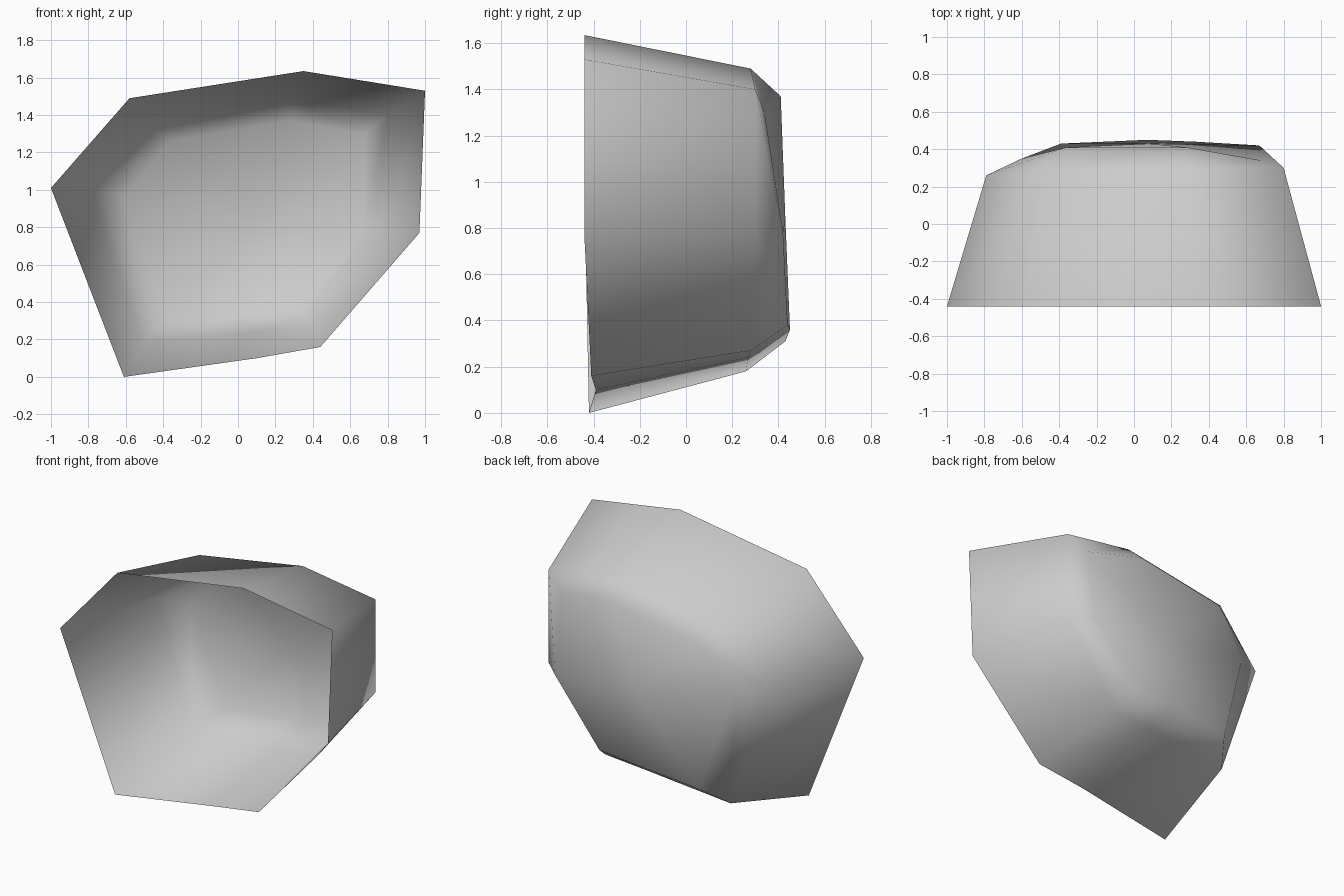
import bpy
import bmesh

# Remove the default object only
default_cube = bpy.data.objects.get("Cube")
if default_cube:
    bpy.data.objects.remove(default_cube, do_unlink=True)


def make_material(name, colour):
    """Create a plain flat-colour material."""
    material = bpy.data.materials.new(name)
    material.use_nodes = True
    material.diffuse_color = colour
    shader = material.node_tree.nodes["Principled BSDF"]
    shader.inputs["Base Color"].default_value = colour
    return material


def bridge_rings(bm, outer, inner):
    """Join two rings of equal length with a band of quads."""
    count = len(outer)
    for i in range(count):
        j = (i + 1) % count
        bm.faces.new((outer[i], outer[j], inner[j], inner[i]))


# Open front rim, clockwise from the left corner of the outline
front_rim = [
    (-1, -.44, 1.01), (-.58, -.44, 1.49), (.35, -.44, 1.635), (1, -.44, 1.53),
    (.97, -.44, .77), (.44, -.41, .16), (.1, -.39, .1), (-.61, -.42, 0),
]
# Shoulder where the side wall turns towards the back
shoulder = [
    (-.79, .26, 1), (-.48, .28, 1.36), (.28, .28, 1.49), (.8, .3, 1.4),
    (.8, .3, .78), (.4, .28, .27), (.1, .27, .24), (-.51, .26, .18),
]
# Border of the nearly flat back
back_border = [
    (-.6, .35, .97), (-.36, .41, 1.26), (.28, .41, 1.37), (.68, .34, 1.3),
    (.67, .42, .78), (.33, .44, .38), (.07, .45, .36), (-.39, .43, .31),
]

# Rock shell: two bands and a back cap, open at the front
bm = bmesh.new()
rings = [[bm.verts.new(point) for point in ring]
         for ring in (front_rim, shoulder, back_border)]
for outer, inner in zip(rings, rings[1:]):
    bridge_rings(bm, outer, inner)

# Back cap as a fan around a central point
centre = bm.verts.new((.08, .43, .84))
last = rings[-1]
for i, vert in enumerate(last):
    bm.faces.new((vert, last[(i + 1) % len(last)], centre))

# Turn every face outward, then shade the whole shell smoothly
bmesh.ops.recalc_face_normals(bm, faces=bm.faces)
bm.normal_update()
if centre.normal.y < 0:
    bmesh.ops.reverse_faces(bm, faces=bm.faces)
for face in bm.faces:
    face.smooth = True

mesh = bpy.data.meshes.new("rock_shell")
bm.to_mesh(mesh)
bm.free()
mesh.materials.append(make_material("stone_grey", (.6, .6, .6, 1)))
rock_shell = bpy.data.objects.new("rock_shell", mesh)
bpy.context.scene.collection.objects.link(rock_shell)
